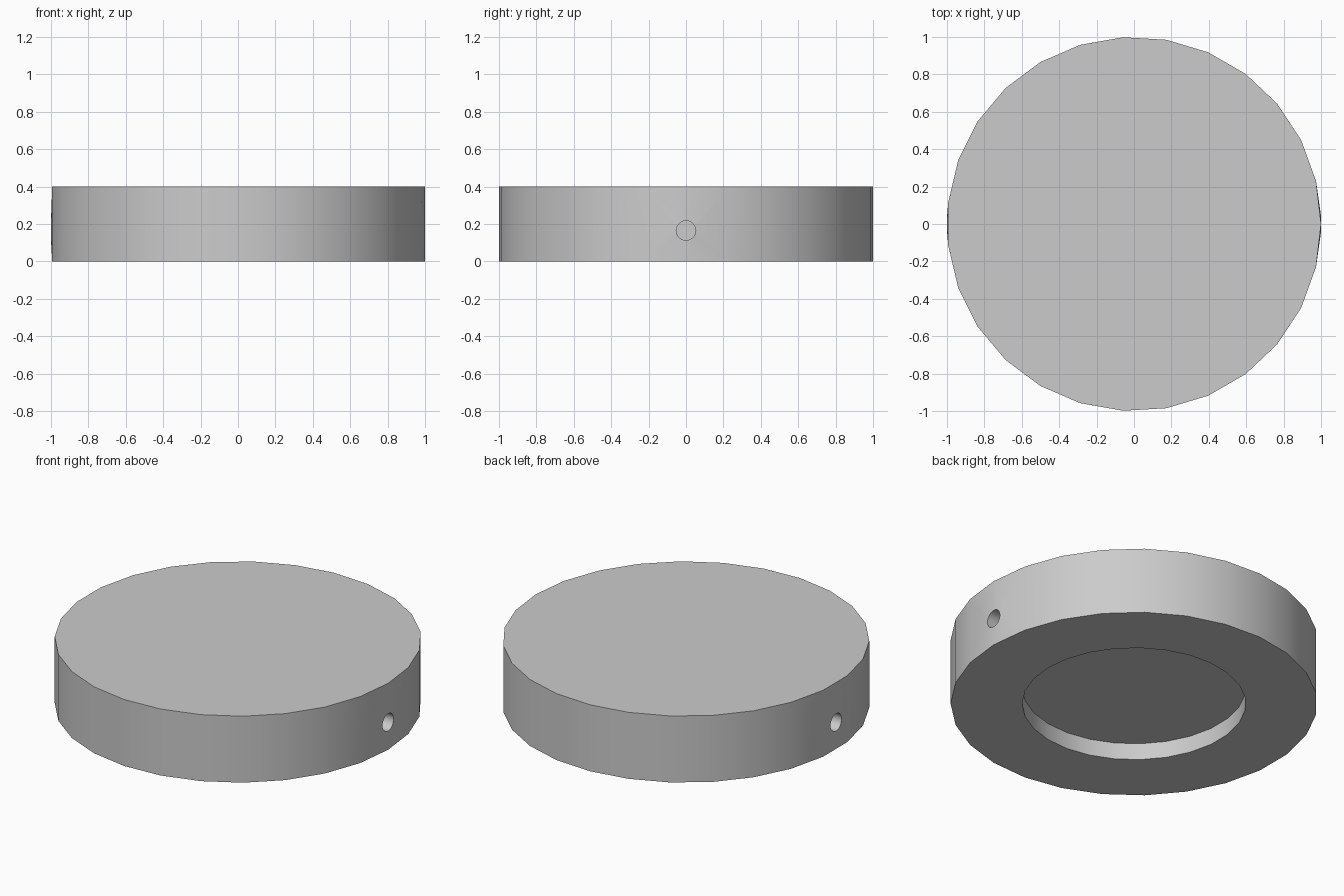
import bpy, bmesh, math
from mathutils import Matrix

if "Cube" in bpy.data.objects:
    bpy.data.objects.remove(bpy.data.objects["Cube"])

SIDES = 27
RADIUS = 1.0
HOLE_Z, HOLE_R, HOLE_DEPTH = 0.165, 0.052, 0.2


def prism(name, radius, z0, z1, sides):
    """Upright cylinder with a corner on +x."""
    me = bpy.data.meshes.new(name)
    bm = bmesh.new()
    ring = [(radius * math.cos(2 * math.pi * i / sides),
             radius * math.sin(2 * math.pi * i / sides)) for i in range(sides)]
    bottom = bm.faces.new([bm.verts.new((x, y, z0)) for x, y in ring])
    ext = bmesh.ops.extrude_face_region(bm, geom=[bottom], use_keep_orig=True)
    for v in ext["geom"]:
        if isinstance(v, bmesh.types.BMVert):
            v.co.z = z1
    bmesh.ops.recalc_face_normals(bm, faces=bm.faces)
    bm.to_mesh(me)
    bm.free()
    ob = bpy.data.objects.new(name, me)
    bpy.context.collection.objects.link(ob)
    return ob


def cut(target, cutter):
    cutter.hide_render = True
    bpy.context.view_layer.update()
    mod = target.modifiers.new("cut", "BOOLEAN")
    mod.operation = "DIFFERENCE"
    mod.solver = "EXACT"
    mod.object = cutter
    bpy.context.view_layer.objects.active = target
    bpy.ops.object.modifier_apply(modifier=mod.name)
    bpy.data.objects.remove(cutter, do_unlink=True)


# Disc body
disc = prism("disc_body", RADIUS, 0.0, 0.4, SIDES)

# Shallow round recess underneath
cut(disc, prism("recess_cutter", 0.61, -0.1, 0.1, SIDES))

# Blind pin holes on the right and left
for side in (1, -1):
    hole = prism("hole_cutter", HOLE_R, 0.0, HOLE_DEPTH + 0.2, 24)
    hole.data.transform(Matrix.Translation((side * (RADIUS - HOLE_DEPTH), 0, HOLE_Z))
                        @ Matrix.Rotation(side * math.pi / 2, 4, "Y"))
    cut(disc, hole)

# Hole rims follow the true round of the disc
bm = bmesh.new()
bm.from_mesh(disc.data)
bmesh.ops.triangulate(bm, faces=bm.faces)
for v in bm.verts:
    r = math.hypot(v.co.x, v.co.y)
    if 0.05 < v.co.z < 0.35 and r > 0.97:
        v.co.x *= RADIUS / r
        v.co.y *= RADIUS / r
bm.to_mesh(disc.data)
bm.free()

# Single grey colour
mat = bpy.data.materials.new("light_grey")
mat.diffuse_color = (0.6, 0.6, 0.6, 1)
mat.use_nodes = True
mat.node_tree.nodes["Principled BSDF"].inputs["Base Color"].default_value = mat.diffuse_color
disc.data.materials.clear()
disc.data.materials.append(mat)
for p in disc.data.polygons:
    p.material_index = 0

# Smooth sides, sharp rims
bpy.ops.object.select_all(action="DESELECT")
disc.select_set(True)
bpy.context.view_layer.objects.active = disc
bpy.ops.object.shade_smooth_by_angle(angle=math.radians(30))
